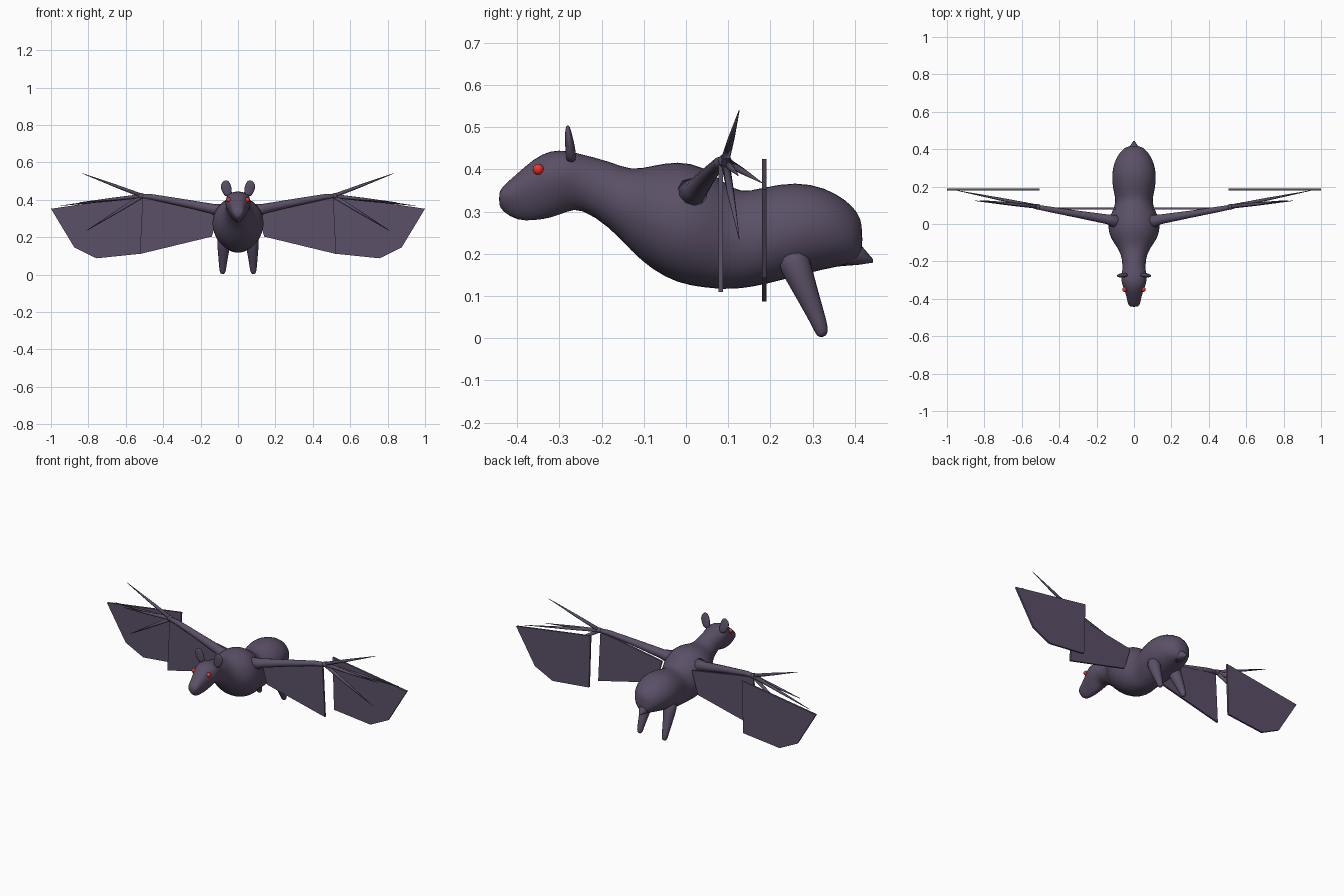
import bpy, bmesh, math
from mathutils import Vector

cube = bpy.data.objects.get("Cube")
if cube:
    bpy.data.objects.remove(cube, do_unlink=True)


def material(name, color):
    m = bpy.data.materials.new(name)
    m.use_nodes = True
    m.diffuse_color = color
    m.node_tree.nodes["Principled BSDF"].inputs["Base Color"].default_value = color
    return m


PURPLE = material("dusky purple", (0.105, 0.08, 0.135, 1))
RED = material("eye red", (0.8, 0.04, 0.03, 1))


def finish(name, bm, mat, mirror=False, smooth=True, subdivide=0):
    bmesh.ops.recalc_face_normals(bm, faces=bm.faces)
    mesh = bpy.data.meshes.new(name)
    bm.to_mesh(mesh)
    bm.free()
    mesh.materials.append(mat)
    for p in mesh.polygons:
        p.use_smooth = smooth
    ob = bpy.data.objects.new(name, mesh)
    bpy.context.collection.objects.link(ob)
    if mirror:
        ob.modifiers.new("Mirror", "MIRROR").use_mirror_merge = False
    if subdivide:
        mod = ob.modifiers.new("Subdivision", "SUBSURF")
        mod.levels = mod.render_levels = subdivide
    return ob


def loft(name, rings, sides=16, **options):
    """Skin rings of (centre, u axis, v axis, skew); skew widens the top."""
    bm = bmesh.new()
    loops = []
    for c, u, v, skew in rings:
        loop = []
        for i in range(sides):
            a = math.tau * i / sides
            s = math.sin(a)
            loop.append(bm.verts.new(Vector(c) + Vector(u) * math.cos(a) * (1 + skew * s) + Vector(v) * s))
        loops.append(loop)
    for a, b in zip(loops, loops[1:]):
        for i in range(sides):
            j = (i + 1) % sides
            bm.faces.new((a[i], a[j], b[j], b[i]))
    bm.faces.new(loops[0])
    bm.faces.new(loops[-1])
    return finish(name, bm, PURPLE, **options)


def limb(name, points, sides=10, **options):
    """Tapering round limb through (position, radius) points."""
    pos = [Vector(p) for p, r in points]
    rings = []
    for i, (p, r) in enumerate(points):
        d = (pos[min(i + 1, len(pos) - 1)] - pos[max(i - 1, 0)]).normalized()
        u = d.cross(Vector((0, 1, 0))).normalized()
        rings.append((p, u * r, d.cross(u) * r, 0))
    return loft(name, rings, sides, mirror=True, **options)


def membrane(name, outline, y, thickness=0.011):
    """Flat wing panel standing in the xz plane."""
    bm = bmesh.new()
    face = bm.faces.new([bm.verts.new((x, y - thickness / 2, z)) for x, z in outline])
    ext = bmesh.ops.extrude_face_region(bm, geom=[face])
    moved = [g for g in ext["geom"] if isinstance(g, bmesh.types.BMVert)]
    bmesh.ops.translate(bm, verts=moved, vec=(0, thickness, 0))
    return finish(name, bm, PURPLE, mirror=True, smooth=False)


def ball(name, centre, radius, mat):
    bm = bmesh.new()
    bmesh.ops.create_uvsphere(bm, u_segments=16, v_segments=10, radius=radius)
    bmesh.ops.translate(bm, verts=bm.verts, vec=centre)
    return finish(name, bm, mat, mirror=True)


# Head, neck, chest and rump: y, bottom, top, half width
profile = [
    (-0.443, 0.315, 0.345, 0.018), (-0.435, 0.3, 0.36, 0.03),
    (-0.4, 0.277, 0.39, 0.037), (-0.36, 0.278, 0.427, 0.047),
    (-0.32, 0.283, 0.447, 0.064), (-0.28, 0.3, 0.445, 0.068),
    (-0.25, 0.308, 0.437, 0.062), (-0.18, 0.262, 0.42, 0.064),
    (-0.13, 0.205, 0.398, 0.085), (-0.08, 0.16, 0.41, 0.126),
    (-0.02, 0.128, 0.422, 0.143), (0.04, 0.118, 0.41, 0.132),
    (0.09, 0.114, 0.37, 0.106), (0.13, 0.116, 0.345, 0.098),
    (0.18, 0.124, 0.358, 0.113), (0.26, 0.145, 0.373, 0.122),
    (0.33, 0.163, 0.358, 0.108), (0.38, 0.172, 0.328, 0.08),
    (0.408, 0.18, 0.298, 0.05), (0.418, 0.2, 0.268, 0.022),
]
loft("body", [((0, y, (b + t) / 2), (w, 0, 0), (0, 0, (t - b) / 2),
               0.3 if y < -0.26 else 0) for y, b, t, w in profile],
     sides=20, subdivide=1)

# Short pointed tail
loft("tail", [((0, 0.36, 0.21), (0.05, 0, 0), (0, 0, 0.04), 0),
              ((0, 0.41, 0.2), (0.026, 0, 0), (0, 0, 0.026), 0),
              ((0, 0.443, 0.183), (0.004, 0, 0), (0, 0, 0.004), 0)])

# Ears and eyes
loft("ears", [((x, y, z), (w, 0, 0), (0, d, 0), 0) for x, y, z, w, d in [
    (0.05, -0.272, 0.415, 0.018, 0.012), (0.058, -0.273, 0.44, 0.026, 0.013),
    (0.064, -0.276, 0.465, 0.031, 0.011), (0.066, -0.279, 0.488, 0.025, 0.008),
    (0.064, -0.28, 0.505, 0.009, 0.004)]], sides=12, mirror=True, subdivide=1)
ball("eyes", (0.05, -0.35, 0.4), 0.013, RED)

# Hind legs
limb("hind_legs", [((0.07, 0.245, 0.21), 0.045), ((0.077, 0.268, 0.15), 0.036),
                   ((0.08, 0.295, 0.085), 0.026), ((0.082, 0.318, 0.03), 0.019),
                   ((0.082, 0.322, 0.012), 0.016), ((0.082, 0.324, 0.003), 0.008)],
     subdivide=1)

# Wing arms
limb("wing_arms", [((0.07, 0.005, 0.335), 0.045), ((0.14, 0.025, 0.352), 0.027),
                   ((0.3, 0.052, 0.385), 0.02), ((0.46, 0.08, 0.415), 0.015),
                   ((0.53, 0.093, 0.42), 0.012)])
ball("wrists", (0.515, 0.092, 0.42), 0.016, PURPLE)

# Tapering wing fingers fanning out from the wrist
wrist = Vector((0.51, 0.092, 0.42))
for name, tip in [("upper_fingers", (0.83, 0.126, 0.54)),
                  ("middle_fingers", (0.85, 0.124, 0.385)),
                  ("long_fingers", (0.95, 0.18, 0.368)),
                  ("lower_fingers", (0.81, 0.126, 0.235))]:
    limb(name, [(wrist.lerp(Vector(tip), t), r)
                for t, r in ((0, 0.011), (0.45, 0.008), (1, 0.001))], sides=8)

# Wing membranes
membrane("inner_membranes", [(0.1, 0.34), (0.51, 0.41), (0.525, 0.11), (0.14, 0.203)], 0.082)
membrane("outer_membranes", [(0.505, 0.425), (1.0, 0.352), (0.875, 0.145),
                             (0.757, 0.087), (0.515, 0.112)], 0.185)
